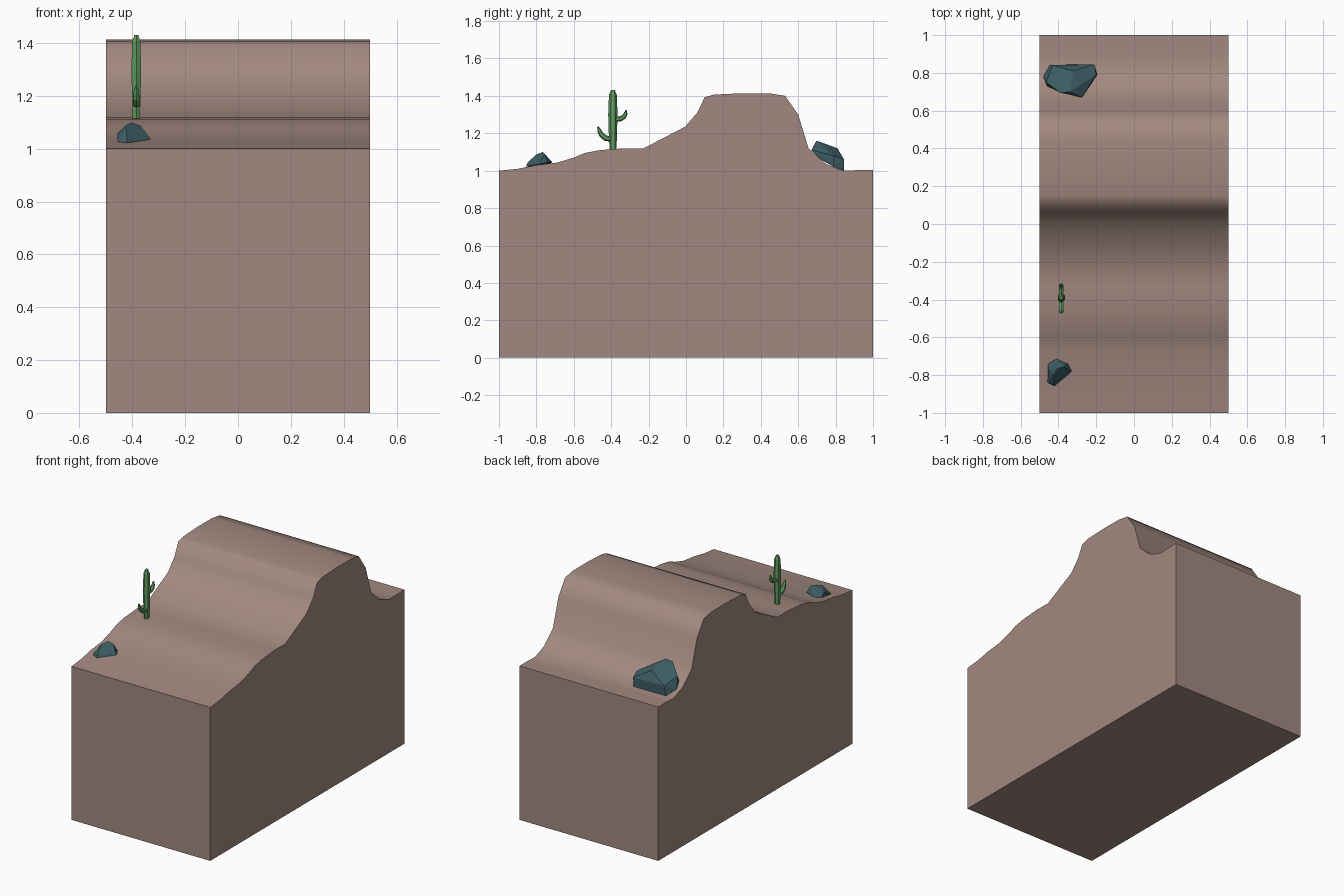
import bpy, bmesh, math
from mathutils import Vector

if "Cube" in bpy.data.objects:
    bpy.data.objects.remove(bpy.data.objects["Cube"])


def material(name, rgb):
    m = bpy.data.materials.new(name)
    m.diffuse_color = (*rgb, 1)
    m.use_nodes = True
    m.node_tree.nodes["Principled BSDF"].inputs["Base Color"].default_value = m.diffuse_color
    return m


SAND = material("sand", (0.36, 0.25, 0.215))
GREEN = material("green", (0.12, 0.33, 0.12))
STONE = material("stone", (0.045, 0.105, 0.125))


def finish(bm, name, mat):
    bmesh.ops.recalc_face_normals(bm, faces=bm.faces)
    me = bpy.data.meshes.new(name)
    bm.to_mesh(me)
    bm.free()
    me.materials.append(mat)
    ob = bpy.data.objects.new(name, me)
    bpy.context.collection.objects.link(ob)
    return ob


# Ground block: side profile (y, z) extruded across x
profile = [(-1, 0), (-1, 1), (-.9, 1.01), (-.8, 1.03), (-.69, 1.043), (-.6, 1.07),
           (-.54, 1.095), (-.46, 1.11), (-.33, 1.12), (-.23, 1.118), (-.12, 1.175),
           (-.005, 1.235), (.06, 1.31), (.1, 1.393), (.15, 1.407), (.3, 1.414),
           (.45, 1.413), (.53, 1.4), (.6, 1.3), (.655, 1.12), (.75, 1.035),
           (.84, 1.0), (.92, 1.003), (1, 1.003), (1, 0)]
bm = bmesh.new()
face = bm.faces.new([bm.verts.new((-.5, y, z)) for y, z in profile])
ext = bmesh.ops.extrude_face_region(bm, geom=[face], use_keep_orig=True)
bmesh.ops.translate(bm, vec=(1, 0, 0),
                    verts=[g for g in ext["geom"] if isinstance(g, bmesh.types.BMVert)])
ground = finish(bm, "ground", SAND)
bpy.context.view_layer.objects.active = ground
ground.select_set(True)
bpy.ops.object.shade_smooth_by_angle(angle=math.radians(50))
ground.select_set(False)


# Rocks: faceted convex hulls of a few corners
def rock(name, points):
    bm = bmesh.new()
    for p in points:
        bm.verts.new(p)
    res = bmesh.ops.convex_hull(bm, input=bm.verts)
    bmesh.ops.delete(bm, geom=list({v for v in res["geom_interior"] if v.is_valid}), context='VERTS')
    bmesh.ops.dissolve_limit(bm, angle_limit=math.radians(6), verts=bm.verts, edges=bm.edges)
    finish(bm, name, STONE)


rock("small_rock", [
    (-.455, -.735, 1.03), (-.41, -.715, 1.045), (-.35, -.74, 1.045), (-.33, -.78, 1.035),
    (-.42, -.857, 1.022), (-.457, -.84, 1.027), (-.455, -.77, 1.06), (-.42, -.845, 1.045),
    (-.405, -.765, 1.1), (-.37, -.755, 1.088), (-.425, -.8, 1.087), (-.345, -.775, 1.055)])
rock("large_rock", [
    (-.48, .78, 1.03), (-.445, .842, 1.0), (-.38, .847, 1.0), (-.215, .845, 1.0),
    (-.21, .845, 1.06), (-.43, .84, 1.06), (-.195, .79, 1.02), (-.2, .79, 1.08),
    (-.275, .67, 1.11), (-.39, .695, 1.155), (-.465, .75, 1.1), (-.34, .7, 1.16),
    (-.32, .81, 1.12), (-.245, .72, 1.06), (-.46, .73, 1.06)])


# Cactus: hexagonal rings swept along a path in the y-z plane
def sweep(name, path, sides=6, flatten=1.0):
    bm = bmesh.new()
    rings = []
    for i, (y, z, r) in enumerate(path):
        a, b = path[max(i - 1, 0)], path[min(i + 1, len(path) - 1)]
        t = Vector((0, b[0] - a[0], b[1] - a[1])).normalized()
        side = Vector((0, t.z, -t.y))
        rings.append([bm.verts.new(
            Vector((-.385 + flatten * r * math.sin(k * math.tau / sides), y, z))
            + side * r * math.cos(k * math.tau / sides)) for k in range(sides)])
    for lo, hi in zip(rings, rings[1:]):
        for k in range(sides):
            n = (k + 1) % sides
            bm.faces.new((lo[k], lo[n], hi[n], hi[k]))
    bm.faces.new(rings[0])
    bm.faces.new(rings[-1])
    finish(bm, name, GREEN)


sweep("cactus_trunk", [(-.39, 1.1, .018), (-.391, 1.2, .022), (-.391, 1.3, .025),
                       (-.391, 1.405, .021), (-.391, 1.431, .01)], flatten=.85)
sweep("cactus_low_arm", [(-.395, 1.168, .014), (-.43, 1.174, .015), (-.452, 1.192, .014),
                         (-.464, 1.215, .011), (-.471, 1.236, .004)])
sweep("cactus_high_arm", [(-.385, 1.272, .013), (-.35, 1.278, .014), (-.332, 1.288, .013),
                          (-.323, 1.305, .01), (-.319, 1.325, .004)])
